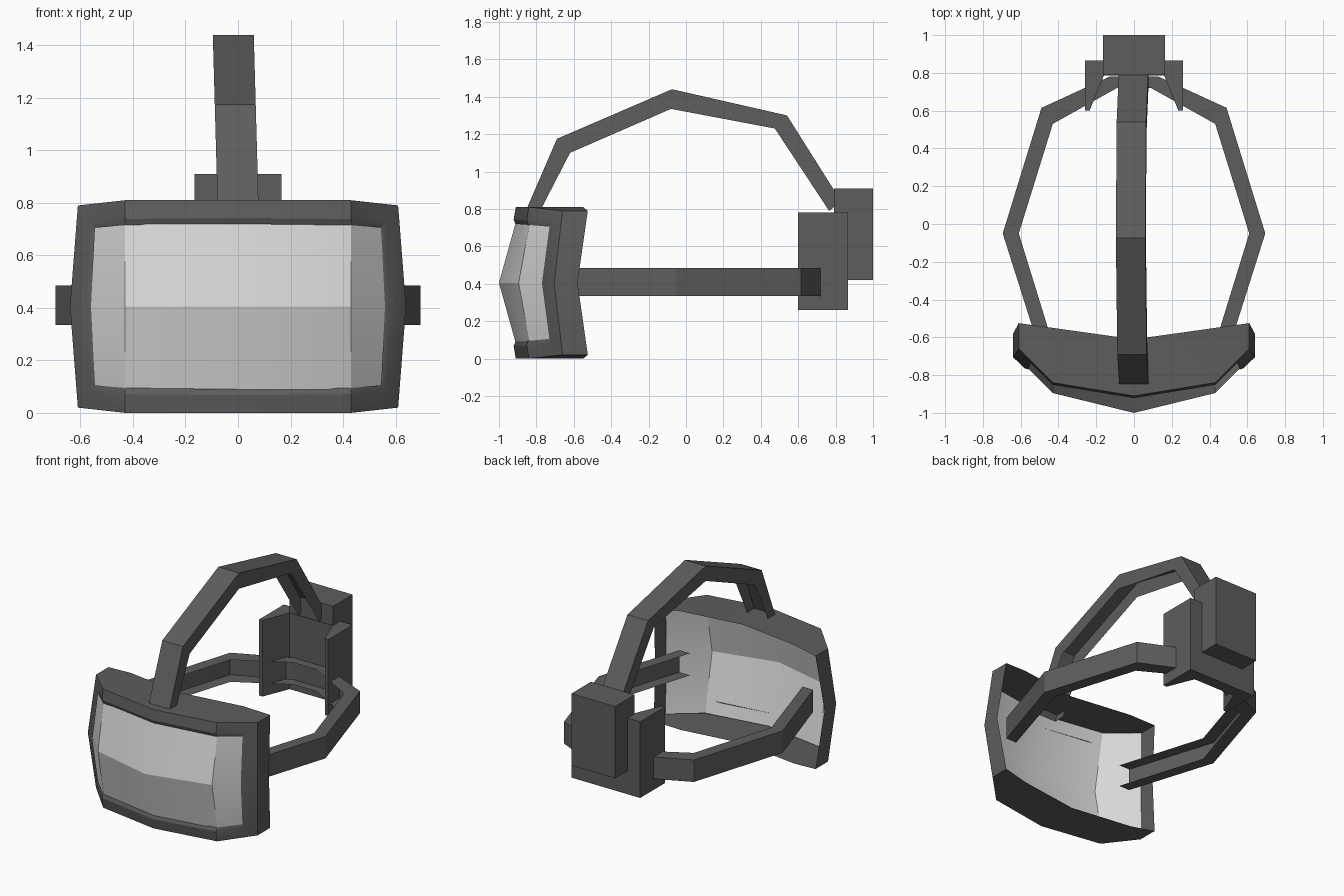
import bpy, bmesh, math

cube = bpy.data.objects.get("Cube")
if cube:
    bpy.data.objects.remove(cube, do_unlink=True)


def material(name, value):
    mat = bpy.data.materials.new(name)
    mat.use_nodes = True
    color = (value, value, value, 1)
    mat.diffuse_color = color
    mat.node_tree.nodes["Principled BSDF"].inputs["Base Color"].default_value = color
    return mat


DARK = material("dark_grey_plastic", 0.11)
GLASS = material("pale_grey_glass", 0.68)


def finish(name, bm, mat, angle=None):
    bmesh.ops.recalc_face_normals(bm, faces=bm.faces)
    mesh = bpy.data.meshes.new(name)
    bm.to_mesh(mesh)
    bm.free()
    obj = bpy.data.objects.new(name, mesh)
    bpy.context.collection.objects.link(obj)
    mesh.materials.append(mat)
    if angle:
        bpy.ops.object.select_all(action='DESELECT')
        obj.select_set(True)
        bpy.context.view_layer.objects.active = obj
        bpy.ops.object.shade_smooth_by_angle(angle=math.radians(angle))
    return obj


def skin(bm, rows, closed=False):
    """Join equal-length rows of points with quads."""
    rows = [[bm.verts.new(p) for p in row] for row in rows]
    for a, b in zip(rows, rows[1:]):
        n = len(a)
        for i in range(n if closed else n - 1):
            j = (i + 1) % n
            bm.faces.new((a[i], a[j], b[j], b[i]))


MID = 0.405


def full_loop(quarter):
    """Mirror a quarter outline (top centre to side middle) into a ring."""
    right = quarter + [(x, y, 2 * MID - z) for x, y, z in quarter[-2::-1]]
    return right + [(-x, y, z) for x, y, z in right[-2:0:-1]]


# Visor frame: thin wall with a rounded lip in front
outline = [(0, 0.81), (0.43, 0.81), (0.61, 0.79), (0.64, MID)]
opening = [(0, 0.72), (0.43, 0.715), (0.545, 0.705), (0.56, MID)]
back_y = [-0.61, -0.55, -0.525, -0.58]
front_y = [-0.91, -0.84, -0.66, -0.705]
lip_y = [-0.912, -0.842, -0.73, -0.77]
back = [(x, y, z) for (x, z), y in zip(outline, back_y)]
front = [(x, y, z) for (x, z), y in zip(outline, front_y)]
lip = [(x, y, z) for (x, z), y in zip(opening, lip_y)]
ridge = [tuple(p + (q - p) * 0.75 for p, q in zip(a, b)) for a, b in zip(front, lip)]
ridge = [(x, y - 0.01, z) for x, y, z in ridge]
bm = bmesh.new()
skin(bm, [full_loop(q) for q in (back, front, ridge, lip)], closed=True)
finish("visor_frame", bm, DARK, 30)

# Visor glass: bowed sheet folded at the middle and near both sides
top_row = [(0, -0.89, 0.80), (0.43, -0.822, 0.80), (0.605, -0.645, 0.785)]
mid_row = [(0, -1.0, MID), (0.43, -0.895, MID), (0.635, -0.69, MID)]
low_row = [(x, y, 2 * MID - z) for x, y, z in top_row]
bm = bmesh.new()
skin(bm, [[(-x, y, z) for x, y, z in r[:0:-1]] + r for r in (top_row, mid_row, low_row)])
finish("visor_glass", bm, GLASS, 25)

# Side strap: channel open on its inner side, running round the back
outer = [(0.505, -0.65), (0.695, -0.05), (0.49, 0.615), (0.13, 0.78)]
inner = [(0.425, -0.65), (0.61, -0.05), (0.43, 0.53), (0.09, 0.72)]
outer += [(-x, y) for x, y in outer[::-1]]
inner += [(-x, y) for x, y in inner[::-1]]
LOW, HIGH = 0.335, 0.485
bm = bmesh.new()
skin(bm, [[(*i, LOW), (*o, LOW), (*o, HIGH), (*i, HIGH)] for o, i in zip(outer, inner)])
finish("side_strap", bm, DARK)

# Top strap: same kind of channel over the head, leaning slightly sideways
outer = [(-0.865, 0.77), (-0.69, 1.175), (-0.075, 1.44), (0.54, 1.30), (0.83, 0.84)]
inner = [(-0.79, 0.77), (-0.62, 1.10), (-0.08, 1.335), (0.475, 1.23), (0.765, 0.79)]


def at(x, point):
    y, z = point
    return (x - 0.028 * (z - 0.8), y, z)


bm = bmesh.new()
skin(bm, [[at(-0.078, i), at(-0.078, o), at(0.078, o), at(0.078, i)]
          for o, i in zip(outer, inner)])
finish("top_strap", bm, DARK)


# Rear housings: extruded plan outlines
def prism(name, half_plan, low, high):
    plan = half_plan + [(-x, y) for x, y in half_plan[::-1]]
    bm = bmesh.new()
    face = bm.faces.new([bm.verts.new((x, y, low)) for x, y in plan])
    new = bmesh.ops.extrude_face_region(bm, geom=[face])["geom"]
    bmesh.ops.translate(bm, vec=(0, 0, high - low),
                        verts=[v for v in new if isinstance(v, bmesh.types.BMVert)])
    finish(name, bm, DARK)


prism("rear_cradle", [(0.26, 0.865), (0.26, 0.6), (0.235, 0.6), (0.16, 0.785)], 0.26, 0.78)
prism("rear_pack", [(0.165, 1.0), (0.165, 0.79)], 0.42, 0.91)
